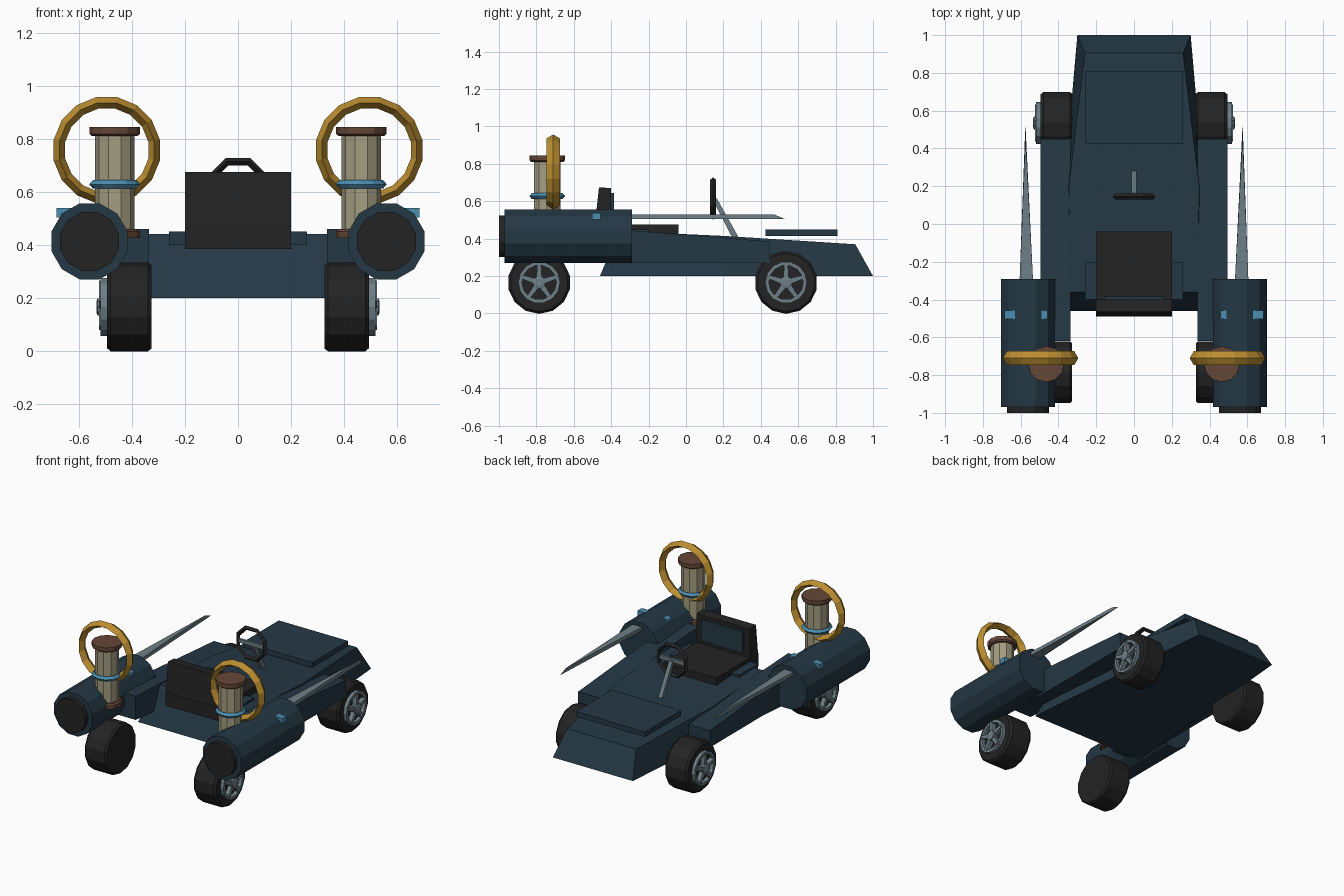
import bpy, bmesh, math
from mathutils import Vector, Matrix

if "Cube" in bpy.data.objects:
    bpy.data.objects.remove(bpy.data.objects["Cube"])


def mat(name, r, g, b):
    m = bpy.data.materials.new(name)
    m.diffuse_color = (r, g, b, 1)
    m.use_nodes = True
    m.node_tree.nodes["Principled BSDF"].inputs["Base Color"].default_value = m.diffuse_color
    return m


NAVY = mat("navy paint", .018, .040, .060)
BLACK = mat("black rubber", .017, .017, .017)
GOLD = mat("gold", .50, .27, .03)
BEIGE = mat("beige stone", .37, .34, .22)
BROWN = mat("brown", .13, .062, .038)
GREY = mat("steel grey", .155, .215, .243)
BLUE = mat("light blue", .07, .27, .43)


def make(name, verts, faces, material):
    me = bpy.data.meshes.new(name)
    me.from_pydata([tuple(v) for v in verts], [], faces)
    bm = bmesh.new()
    bm.from_mesh(me)
    bmesh.ops.recalc_face_normals(bm, faces=bm.faces)
    bm.to_mesh(me)
    bm.free()
    me.materials.append(material)
    ob = bpy.data.objects.new(name, me)
    bpy.context.collection.objects.link(ob)
    return ob


def loft(name, rings, material):
    """Skin a list of equal-length closed sections and cap both ends."""
    n = len(rings[0])
    faces = [(i * n + j, i * n + (j + 1) % n, (i + 1) * n + (j + 1) % n, (i + 1) * n + j)
             for i in range(len(rings) - 1) for j in range(n)]
    faces += [tuple(range(n)), tuple(range((len(rings) - 1) * n, len(rings) * n))]
    return make(name, [v for r in rings for v in r], faces, material)


def box(name, x0, x1, y0, y1, z0, z1, material):
    return loft(name, [[(x0, y, z0), (x1, y, z0), (x1, y, z1), (x0, y, z1)] for y in (y0, y1)], material)


def frame(axis):
    return Vector(axis).to_track_quat('Z', 'Y').to_matrix().to_4x4()


def turned(name, profile, centre, axis, sides, material, turn=0.0):
    """Solid of revolution from (radius, height) points along an axis."""
    m = Matrix.Translation(centre) @ frame(axis)
    rings = [[m @ Vector((r * math.cos(math.tau * j / sides + turn),
                          r * math.sin(math.tau * j / sides + turn), h)) for j in range(sides)]
             for r, h in profile]
    return loft(name, rings, material)


def hoop(name, section, centre, axis, sides, material, turn=0.0):
    """Ring swept from a closed (radius, height) section."""
    m = Matrix.Translation(centre) @ frame(axis)
    k = len(section)
    verts = [m @ Vector((r * math.cos(math.tau * j / sides + turn),
                         r * math.sin(math.tau * j / sides + turn), h))
             for j in range(sides) for r, h in section]
    faces = [(j * k + i, j * k + (i + 1) % k, (j + 1) % sides * k + (i + 1) % k, (j + 1) % sides * k + i)
             for j in range(sides) for i in range(k)]
    return make(name, verts, faces, material)


# Chassis: tapered hull with sloping nose and tail
def section(yb, wb, yt, wt, zt):
    return [(-wb, yb, .2), (wb, yb, .2), (wt, yt, zt), (-wt, yt, zt)]


loft("chassis", [section(-.46, .43, -.36, .335, .44), section(.2, .37, .2, .345, .415),
                 section(1.0, .30, .905, .26, .37)], NAVY)
box("rear_deck", -.26, .26, -.40, -.20, .40, .45, NAVY)
box("hood_panel", -.26, .26, .425, .81, .415, .45, NAVY)

# Seat
box("seat_cushion", -.2, .2, -.49, -.04, .385, .475, BLACK)
loft("seat_back", [[(-.2, -.49, .45), (.2, -.49, .45), (.2, -.40, .45), (-.2, -.40, .45)],
                   [(-.2, -.465, .675), (.2, -.465, .675), (.2, -.40, .67), (-.2, -.40, .67)]], BLACK)
box("seat_back_panel", -.155, .155, -.402, -.385, .50, .645, NAVY)

# Steering
hoop("steering_wheel", [(.122, 0), (.108, .016), (.092, 0), (.108, -.016)], (0, .145, .615),
     (0, 1, 0), 8, BLACK, math.pi / 8)
loft("steering_column", [[(-.013, .14, .615), (.013, .14, .615), (.013, .165, .615), (-.013, .165, .615)],
                         [(-.013, .25, .40), (.013, .25, .40), (.013, .285, .40), (-.013, .285, .40)]], GREY)
box("steering_crossbar", -.1, .1, .137, .153, .603, .627, GREY)

for s, side in ((-1, "left"), (1, "right")):
    # Side pod running over the gap between the wheels
    loft("side_pod_" + side,
         [[(s * .335, y, zb), (s * .495, y, zb), (s * .495, y, zt), (s * .335, y, zt)]
          for y, zb, zt in ((-.62, .30, .46), (-.30, .27, .445), (.45, .27, .385))], NAVY)

    # Engine drum, dark nozzle, marker lights
    turned("engine_" + side, [(.148, 0), (.148, .68)], (s * .56, -.97, .413), (0, 1, 0), 12,
           NAVY, math.pi / 12)
    turned("nozzle_" + side, [(.115, 0), (.115, .04)], (s * .56, -1, .413), (0, 1, 0), 12,
           BLACK, math.pi / 12)
    box("marker_light_" + side, s * .457, s * .685, -.503, -.457, .503, .538, BLUE)

    # Spike pointing along the body
    make("spike_" + side,
         [(s * .57 - .036, -.31, .53), (s * .57 + .036, -.31, .53), (s * .575, .47, .53),
          (s * .57 - .036, -.31, .505), (s * .57 + .036, -.31, .505), (s * .575, .53, .505)],
         [(0, 1, 2), (3, 4, 5), (0, 1, 4, 3), (1, 2, 5, 4), (2, 0, 3, 5)], GREY)

    # Column with foot, cap, collar and large gold ring
    cx, cy = s * .465, -.742
    turned("column_" + side, [(.074, .44), (.074, .82)], (cx, cy, 0), (0, 0, 1), 10, BEIGE)
    turned("column_cap_" + side, [(.085, .81), (.095, .818), (.095, .845)], (cx, cy, 0), (0, 0, 1), 12, BROWN)
    turned("column_foot_" + side, [(.095, .425), (.095, .45), (.085, .46)], (cx, cy, 0), (0, 0, 1), 12, BROWN)
    hoop("collar_" + side, [(.096, 0), (.082, .016), (.068, 0), (.082, -.016)], (cx, cy, .628),
         (0, 0, 1), 12, BLUE)
    hoop("gold_ring_" + side, [(.204, 0), (.182, .037), (.160, 0), (.182, -.037)], (s * .495, -.71, .757),
         (0, 1, 0), 16, GOLD, math.pi / 16)

    # Wheels: tyre, rim ring, hub and five spokes
    for y, end in ((-.785, "rear"), (.535, "front")):
        tag = end + "_" + side
        c, out = (0, y, .166), (s, 0, 0)
        turned("tyre_" + tag, [(.158, .327), (.168, .34), (.168, .48), (.155, .495)], c, out, 14,
               BLACK, math.pi / 14)
        hoop("rim_" + tag, [(.112, .48), (.112, .518), (.092, .518), (.092, .48)], c, out, 14, GREY)
        turned("hub_" + tag, [(.034, .48), (.034, .53), (.022, .534)], c, out, 10, GREY)
        for k in range(5):
            a = math.tau * k / 5 + math.pi / 2
            d = Vector((0, math.cos(a), math.sin(a)))
            t = Vector((0, -math.sin(a), math.cos(a)))
            rings = []
            for r, w in ((.02, .015), (.10, .010)):
                p = Vector(c) + d * r
                rings.append([p + t * w * q + Vector((s * x, 0, 0))
                              for q, x in ((-1, .49), (1, .49), (1, .524), (-1, .524))])
            loft("spoke_%s_%d" % (tag, k), rings, GREY)
